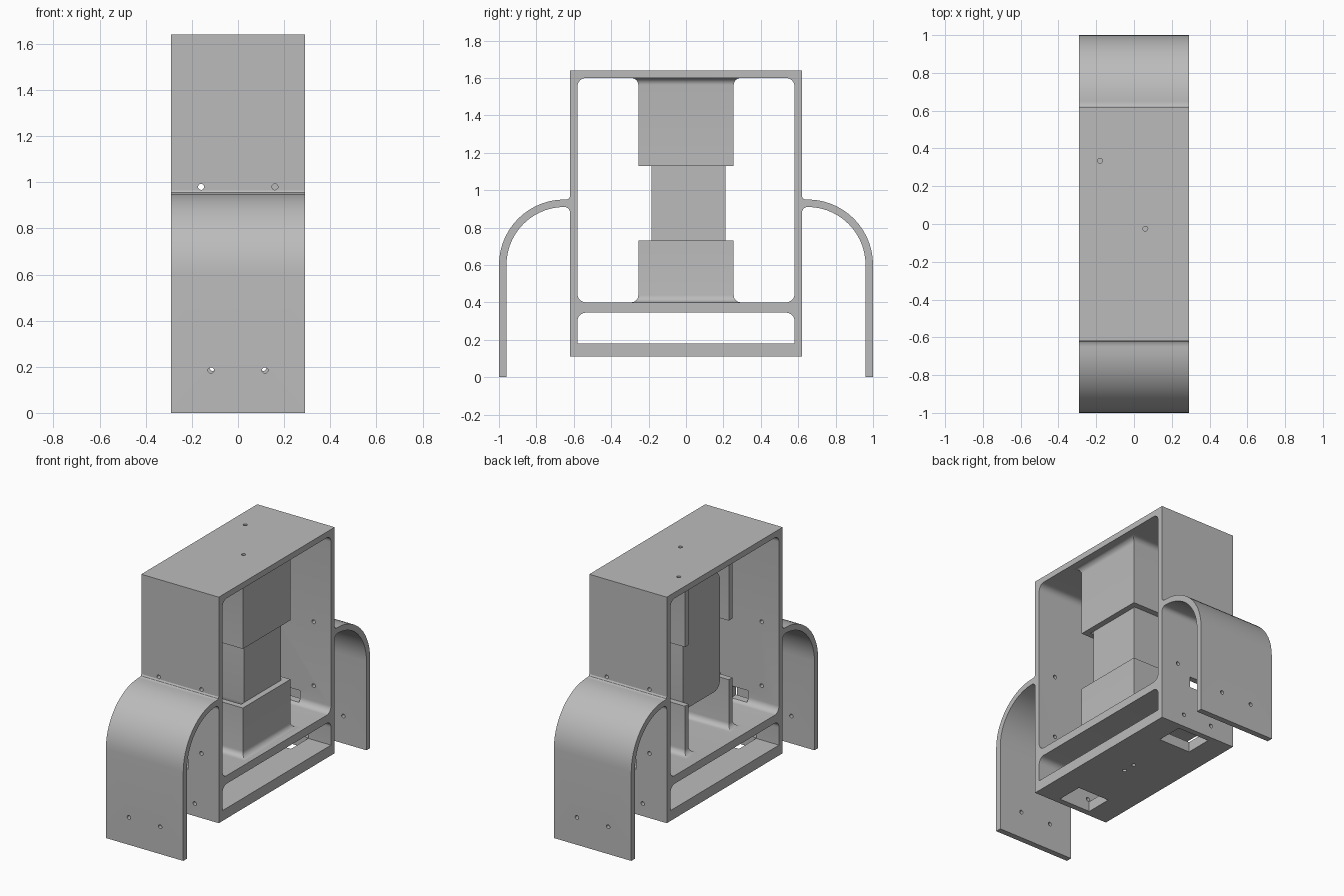
import bpy, bmesh
from math import sin, cos, pi, radians
from mathutils import Matrix

old = bpy.data.objects.get("Cube")
if old:
    bpy.data.objects.remove(old, do_unlink=True)

grey = bpy.data.materials.new("plain_grey")
grey.use_nodes = True
colour = (0.5, 0.5, 0.5, 1)
grey.diffuse_color = colour
grey.node_tree.nodes["Principled BSDF"].inputs["Base Color"].default_value = colour

HALF = 0.29      # half width of the whole body
WALL = 0.04


def finish(name, bm):
    bmesh.ops.recalc_face_normals(bm, faces=bm.faces[:])
    me = bpy.data.meshes.new(name)
    bm.to_mesh(me)
    bm.free()
    ob = bpy.data.objects.new(name, me)
    bpy.context.scene.collection.objects.link(ob)
    me.materials.append(grey)
    return ob


def prism(name, profile, x0=-HALF, x1=HALF):
    """Extrude a y-z outline along x."""
    bm = bmesh.new()
    face = bm.faces.new([bm.verts.new((x0, y, z)) for y, z in profile])
    new = bmesh.ops.extrude_face_region(bm, geom=[face])["geom"]
    bmesh.ops.translate(bm, vec=(x1 - x0, 0, 0),
                        verts=[v for v in new if isinstance(v, bmesh.types.BMVert)])
    return finish(name, bm)


def arc(cy, cz, r, a0, a1, n=8):
    angles = [radians(a0 + (a1 - a0) * i / n) for i in range(n + 1)]
    return [(cy + r * cos(a), cz + r * sin(a)) for a in angles]


def rounded(y0, y1, z0, z1, r, square_bottom=False):
    top = arc(y1 - r, z1 - r, r, 0, 90) + arc(y0 + r, z1 - r, r, 90, 180)
    if square_bottom:
        return top + [(y0, z0), (y1, z0)]
    return top + arc(y0 + r, z0 + r, r, 180, 270) + arc(y1 - r, z0 + r, r, 270, 360)


def rect(y0, y1, z0, z1):
    return [(y0, z0), (y1, z0), (y1, z1), (y0, z1)]


def drill(name, x, y, z, length, axis, r=0.013):
    bm = bmesh.new()
    bmesh.ops.create_cone(bm, cap_ends=True, segments=20, radius1=r, radius2=r, depth=length)
    turn = Matrix.Rotation(pi / 2, 4, 'X') if axis == 'Y' else Matrix()
    bm.transform(Matrix.Translation((x, y, z)) @ turn)
    return finish(name, bm)


def cut(ob, cutters):
    """Subtract the cutters, keep the result and drop the cutters."""
    for c in cutters:
        c.hide_render = True
        mod = ob.modifiers.new("cut", 'BOOLEAN')
        mod.operation, mod.solver, mod.object = 'DIFFERENCE', 'EXACT', c
    deps = bpy.context.evaluated_depsgraph_get()
    mesh = bpy.data.meshes.new_from_object(ob.evaluated_get(deps))
    ob.modifiers.clear()
    ob.data = mesh
    for c in cutters:
        bpy.data.objects.remove(c, do_unlink=True)


# Box frame with a tall bay and a low bay
frame = prism("frame", rect(-0.62, 0.62, 0.11, 1.64))
cutters = [
    prism("tall_bay", rounded(-0.58, 0.58, 0.40, 1.60, 0.045), -0.4, 0.4),
    prism("low_bay", rounded(-0.58, 0.58, 0.18, 0.345, 0.045, True), -0.4, 0.4),
    prism("cable_slot", rect(-0.7, 0.7, 0.413, 0.487), -0.06, 0.06),
]
for s in (-1, 1):
    y0, y1 = sorted((s * 0.395, s * 0.58))
    cutters.append(prism("floor_slot", rect(y0, y1, 0.05, 0.2), -0.12, 0.12))
    cutters.append(drill("floor_hole", 0.04, s * 0.045, 0.14, 0.12, 'Z'))
    for x, z in ((0.16, 0.98), (0.16, 0.547), (0.11, 0.195)):
        cutters.append(drill("wall_hole", s * x, 0, z, 1.4, 'Y'))
for x, y in ((-0.18, 0.335), (0.06, -0.025)):
    cutters.append(drill("roof_hole", x, y, 1.62, 0.1, 'Z'))
cut(frame, cutters)

# Curved guards at front and back
guard = ([(0.62, 0.965), (0.626, 0.955), (0.637, 0.95)] + arc(0.65, 0.6, 0.35, 90, 0, 14)
         + [(1.0, 0), (0.96, 0)] + arc(0.65, 0.6, 0.31, 0, 90, 14)
         + arc(0.65, 0.88, 0.03, 90, 180, 5))
for s, name in ((-1, "front_guard"), (1, "back_guard")):
    ob = prism(name, [(s * y, z) for y, z in guard])
    cut(ob, [drill("guard_hole", x, s * 0.98, 0.185, 0.2, 'Y') for x in (-0.117, 0.117)])


def holder(name, base, tip):
    """U-shaped channel, open to -x, with a flared foot at its base."""
    r, steps = 0.038, 6
    up = 1 if tip > base else -1
    levels = [(base + up * r * (1 - cos(a)), r * (1 - sin(a)))
              for a in (pi / 2 * i / steps for i in range(steps + 1))]
    levels = [(base + up * (r - r * cos(pi / 2 - i * pi / 2 / steps)),
               r - r * sin(pi / 2 - i * pi / 2 / steps)) for i in range(steps + 1)]
    levels = [(base + up * (r - r * sin(t)), r - r * cos(t))
              for t in (pi / 2 * (1 - i / steps) for i in range(steps + 1))]
    levels = levels[::-1] if levels[0][1] < levels[-1][1] and levels[0][0] != base else levels
    # concave quarter curve: widest at the base, flush with the wall at height r
    levels = [(base + up * r * (1 - cos(t)), r * (1 - sin(t)))
              for t in (pi / 2 * i / steps for i in range(steps + 1))]
    levels.append((tip, 0))
    bm = bmesh.new()
    rings = []
    for z, o in levels:
        yo, yi, xe, xi, xo = 0.255 + o, 0.215 - o, -0.17 - o, 0.175 - o, 0.215 + o
        pts = [(xe, -yo), (xo, -yo), (xo, yo), (xe, yo),
               (xe, yi), (xi, yi), (xi, -yi), (xe, -yi)]
        rings.append([bm.verts.new((x, y, z)) for x, y in pts])
    for a, b in zip(rings, rings[1:]):
        for i in range(8):
            j = (i + 1) % 8
            bm.faces.new((a[i], a[j], b[j], b[i]))
    bm.faces.new(rings[0])
    bm.faces.new(rings[-1])
    return finish(name, bm)


holder("lower_holder", 0.40, 0.73)
holder("upper_holder", 1.60, 1.13)

# Block held between the two channels
prism("held_block", rounded(-0.185, 0.21, 0.67, 1.47, 0.06), -0.125, 0.175)

# Smooth the curves, keep the corners crisp
bpy.ops.object.select_all(action='DESELECT')
for ob in bpy.context.scene.objects:
    if ob.type == 'MESH':
        ob.select_set(True)
        bpy.context.view_layer.objects.active = ob
bpy.ops.object.shade_smooth_by_angle(angle=radians(30))
